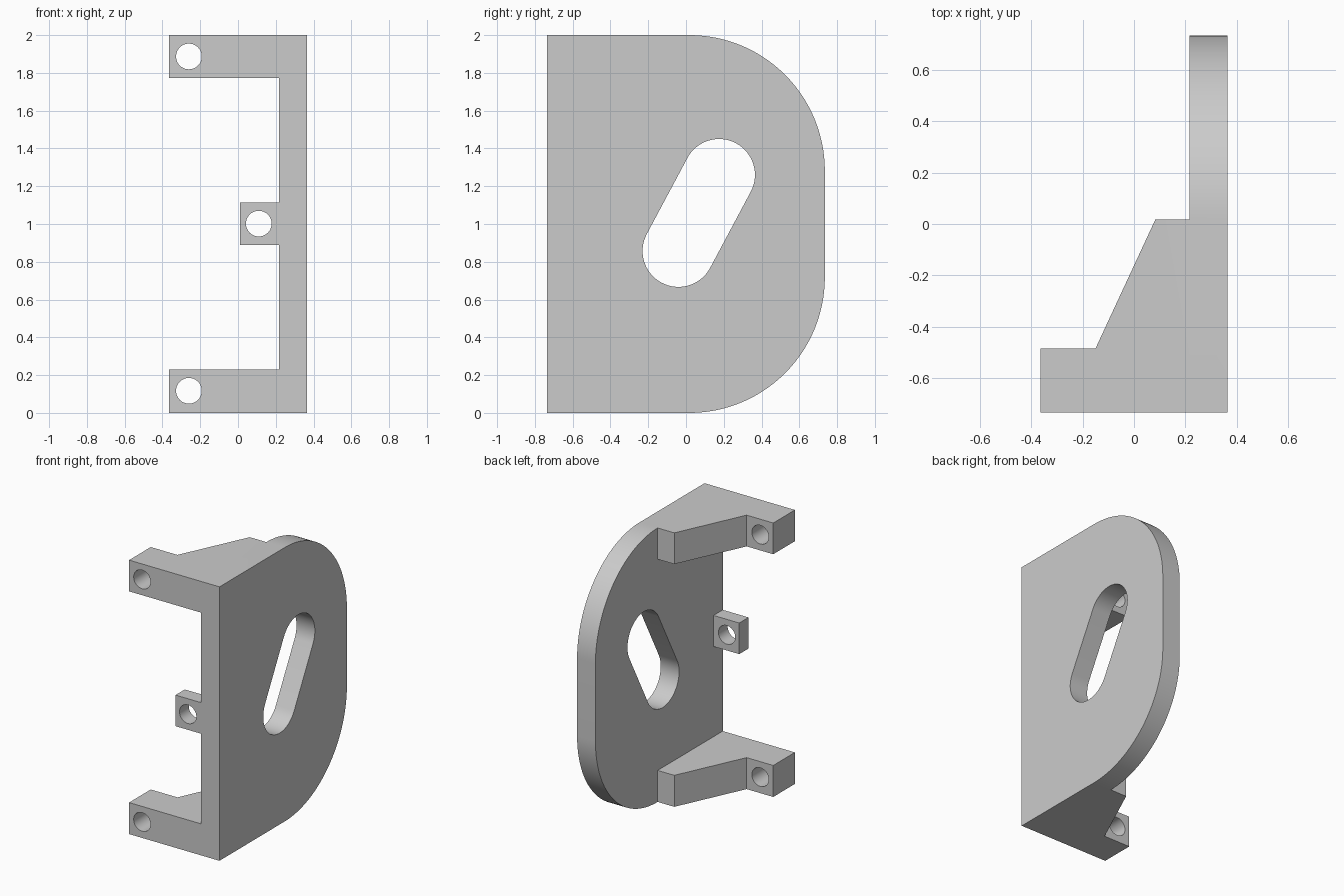
import bpy, bmesh, math
from mathutils import Vector

cube = bpy.data.objects.get("Cube")
if cube:
    bpy.data.objects.remove(cube, do_unlink=True)

# One plain grey for the whole bracket
grey = bpy.data.materials.new("plain grey")
grey.use_nodes = True
COLOUR = (0.6, 0.6, 0.6, 1)
grey.diffuse_color = COLOUR
grey.node_tree.nodes["Principled BSDF"].inputs["Base Color"].default_value = COLOUR


def arc(cx, cy, r, start, end, steps):
    """Points on an arc, angles in degrees."""
    angles = [math.radians(start + (end - start) * i / steps) for i in range(steps + 1)]
    return [(cx + r * math.cos(a), cy + r * math.sin(a)) for a in angles]


def prism(name, outline, axis, low, high):
    """Extrude a 2D outline along x, y or z between low and high."""
    place = {"x": lambda p: (low, p[0], p[1]),
             "y": lambda p: (p[0], low, p[1]),
             "z": lambda p: (p[0], p[1], low)}[axis]
    bm = bmesh.new()
    face = bm.faces.new([bm.verts.new(place(p)) for p in outline])
    result = bmesh.ops.extrude_face_region(bm, geom=[face])
    shift = Vector([(high - low) * (axis == a) for a in "xyz"])
    moved = [g for g in result["geom"] if isinstance(g, bmesh.types.BMVert)]
    bmesh.ops.translate(bm, verts=moved, vec=shift)
    bmesh.ops.recalc_face_normals(bm, faces=bm.faces[:])
    mesh = bpy.data.meshes.new(name)
    bm.to_mesh(mesh)
    bm.free()
    mesh.materials.append(grey)
    obj = bpy.data.objects.new(name, mesh)
    bpy.context.collection.objects.link(obj)
    return obj


def combine(target, tool, operation):
    """Apply a boolean to the target and remove the tool."""
    tool.hide_render = True
    mod = target.modifiers.new(tool.name, "BOOLEAN")
    mod.operation = operation
    mod.solver = "EXACT"
    mod.object = tool
    bpy.ops.object.select_all(action="DESELECT")
    bpy.context.view_layer.objects.active = target
    target.select_set(True)
    bpy.ops.object.modifier_apply(modifier=mod.name)
    bpy.data.objects.remove(tool, do_unlink=True)


FRONT, BACK, INNER, OUTER = -0.735, 0.735, 0.217, 0.365
BEND = 0.017                      # where the rounded back corners begin
RADIUS = BACK - BEND

# Side plate with two large rounded back corners
plate_outline = ([(FRONT, 0)] + arc(BEND, RADIUS, RADIUS, -90, 0, 40)
                 + arc(BEND, 2 - RADIUS, RADIUS, 0, 90, 40) + [(FRONT, 2)])
bracket = prism("bracket", plate_outline, "x", INNER, OUTER)

# Slanted slot through the plate
low, high = Vector((-0.04, 0.857)), Vector((0.175, 1.26))
tilt = math.degrees(math.atan2(high.y - low.y, high.x - low.x))
slot = (arc(high.x, high.y, 0.19, tilt - 90, tilt + 90, 32)
        + arc(low.x, low.y, 0.19, tilt + 90, tilt + 270, 32))
combine(bracket, prism("slot_cutter", slot, "x", 0, 0.6), "DIFFERENCE")

# Gusseted top and bottom arms
arm_outline = [(-OUTER, FRONT), (INNER, FRONT), (INNER, BEND),
               (0.083, BEND), (-0.15, -0.485), (-OUTER, -0.485)]
for name, bottom, top in (("bottom_arm", 0, 0.23), ("top_arm", 1.772, 2)):
    combine(bracket, prism(name, arm_outline, "z", bottom, top), "UNION")

# Small middle lug
lug_outline = [(0.01, 0.888), (INNER, 0.888), (INNER, 1.115), (0.01, 1.115)]
combine(bracket, prism("middle_lug", lug_outline, "y", FRONT, FRONT + 0.107), "UNION")

# Screw holes from front to back
for x, z in ((-0.26, 0.117), (-0.26, 1.887), (0.11, 1.002)):
    hole = arc(x, z, 0.068, 0, 360, 48)[:-1]
    combine(bracket, prism("hole_cutter", hole, "y", -0.9, -0.4), "DIFFERENCE")

bpy.ops.object.shade_smooth_by_angle(angle=math.radians(25))
